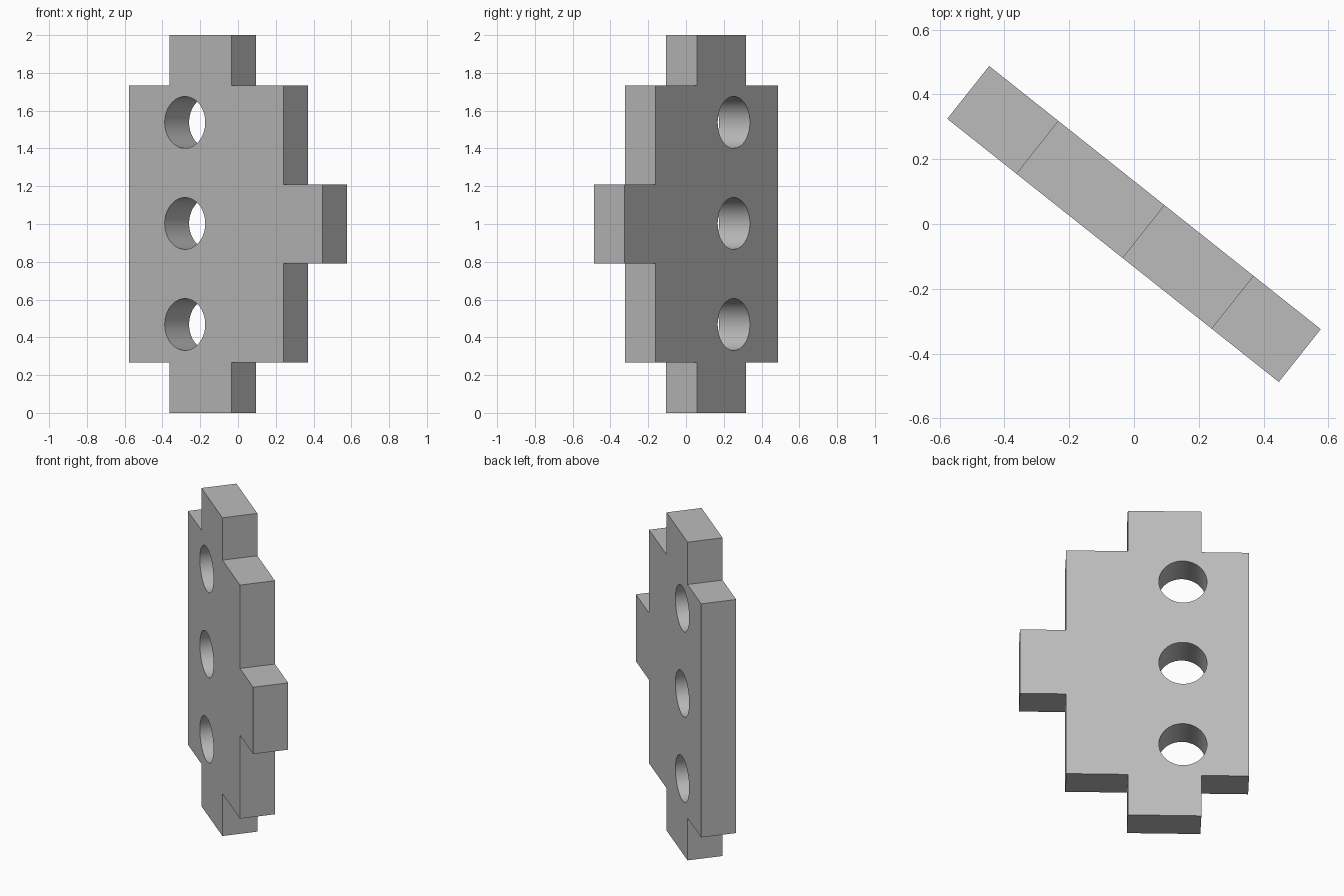
import bpy, bmesh, math
from mathutils import Matrix

if "Cube" in bpy.data.objects:
    bpy.data.objects.remove(bpy.data.objects["Cube"], do_unlink=True)

THICK = 0.208
ANGLE = math.atan2(-0.812, 1.023)   # the plate stands turned about z
MID = 1.0

grey = bpy.data.materials.new("plain grey")
grey.use_nodes = True
COLOUR = (0.5, 0.5, 0.5, 1)
grey.diffuse_color = COLOUR
grey.node_tree.nodes["Principled BSDF"].inputs["Base Color"].default_value = COLOUR


def add_object(name, bm):
    bmesh.ops.recalc_face_normals(bm, faces=bm.faces)
    mesh = bpy.data.meshes.new(name)
    bm.to_mesh(mesh)
    bm.free()
    mesh.materials.append(grey)
    obj = bpy.data.objects.new(name, mesh)
    bpy.context.collection.objects.link(obj)
    return obj


# Stepped outline: upper half (along plate, height from middle), mirrored below
half = [(0.653, 0.21), (0.389, 0.21), (0.389, 0.734), (0.038, 0.734),
        (0.038, 1.0), (-0.381, 1.0), (-0.381, 0.734), (-0.653, 0.734)]
outline = half + [(u, -h) for u, h in reversed(half)]

# Plate body
bm = bmesh.new()
front = bm.faces.new([bm.verts.new((u, -THICK / 2, MID + h)) for u, h in outline])
sweep = bmesh.ops.extrude_face_region(bm, geom=[front], use_keep_orig=True)
moved = [v for v in sweep["geom"] if isinstance(v, bmesh.types.BMVert)]
bmesh.ops.translate(bm, verts=moved, vec=(0, THICK, 0))
plate = add_object("tabbed_plate", bm)

# Three round holes through the plate
bm = bmesh.new()
for z in (-0.535, 0, 0.535):
    place = Matrix.Translation((-0.276, 0, MID + 0.003 + z)) @ Matrix.Rotation(math.pi / 2, 4, "X")
    bmesh.ops.create_cone(bm, cap_ends=True, segments=64, radius1=0.137,
                          radius2=0.137, depth=THICK * 2, matrix=place)
cutter = add_object("hole_cutter", bm)
cutter.hide_render = True

cut = plate.modifiers.new("holes", "BOOLEAN")
cut.operation = "DIFFERENCE"
cut.solver = "EXACT"
cut.object = cutter
bpy.ops.object.select_all(action="DESELECT")
plate.select_set(True)
bpy.context.view_layer.objects.active = plate
bpy.ops.object.modifier_apply(modifier=cut.name)
bpy.data.objects.remove(cutter, do_unlink=True)

# Smooth hole walls, sharp edges, then turn the plate
bpy.ops.object.shade_smooth_by_angle(angle=math.radians(30))
plate.rotation_euler.z = ANGLE
